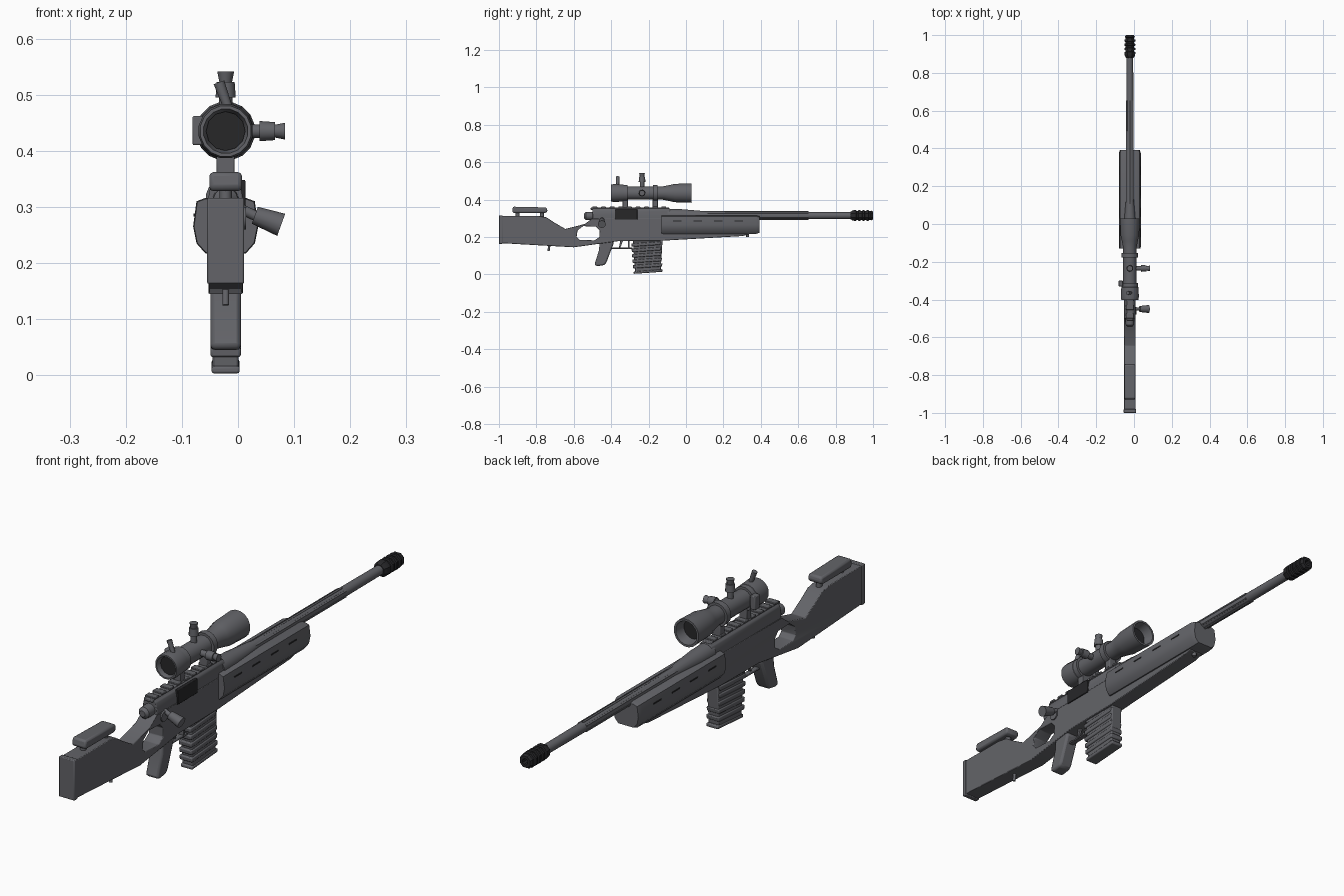
import bpy, bmesh, math
from mathutils import Vector, Matrix

if "Cube" in bpy.data.objects:
    bpy.data.objects.remove(bpy.data.objects["Cube"])

CX = -0.022  # centre line of the rifle


def material(name, r, g, b):
    m = bpy.data.materials.new(name)
    m.use_nodes = True
    m.diffuse_color = (r, g, b, 1)
    m.node_tree.nodes["Principled BSDF"].inputs["Base Color"].default_value = (r, g, b, 1)
    return m


GREY = material("gunmetal grey", 0.125, 0.127, 0.14)
BLACK = material("matte black", 0.02, 0.02, 0.022)


def finish(name, bm, mat, bevel=0.0, smooth=35):
    bmesh.ops.remove_doubles(bm, verts=bm.verts, dist=1e-5)
    bmesh.ops.recalc_face_normals(bm, faces=bm.faces)
    me = bpy.data.meshes.new(name)
    bm.to_mesh(me)
    bm.free()
    ob = bpy.data.objects.new(name, me)
    bpy.context.collection.objects.link(ob)
    me.materials.append(mat)
    if bevel:
        mod = ob.modifiers.new("edges", "BEVEL")
        mod.width, mod.segments, mod.limit_method = bevel, 2, "ANGLE"
    bpy.ops.object.select_all(action="DESELECT")
    bpy.context.view_layer.objects.active = ob
    ob.select_set(True)
    bpy.ops.object.shade_smooth_by_angle(angle=math.radians(smooth))
    return ob


def side_profile(name, pts, width, mat=GREY, bevel=0.004, x=CX):
    """Extrude a (y, z) outline across x."""
    bm = bmesh.new()
    f = bm.faces.new([bm.verts.new((x - width / 2, y, z)) for y, z in pts])
    ext = bmesh.ops.extrude_face_region(bm, geom=[f])
    bmesh.ops.translate(bm, vec=(width, 0, 0),
                        verts=[v for v in ext["geom"] if isinstance(v, bmesh.types.BMVert)])
    return finish(name, bm, mat, bevel)


def box(name, y0, y1, z0, z1, width, mat=GREY, bevel=0.003, x=CX):
    return side_profile(name, [(y0, z0), (y1, z0), (y1, z1), (y0, z1)], width, mat, bevel, x)


def loft(name, rings, mat=GREY, bevel=0.0):
    """Skin a run of equal-length rings and cap both ends."""
    bm = bmesh.new()
    loops = [[bm.verts.new(p) for p in ring] for ring in rings]
    for a, b in zip(loops, loops[1:]):
        for i in range(len(a)):
            j = (i + 1) % len(a)
            bm.faces.new((a[i], a[j], b[j], b[i]))
    bm.faces.new(loops[0])
    bm.faces.new(loops[-1])
    return finish(name, bm, mat, bevel)


def lathe(name, pts, z, mat=GREY, sides=16):
    """Turn (y, radius) stations around the long axis."""
    return loft(name, [[(CX + r * math.cos(t), y, z + r * math.sin(t))
                        for t in (math.tau * (k + .5) / sides for k in range(sides))]
                       for y, r in pts], mat)


def rod(name, a, b, r0, r1=None, mat=GREY, sides=12):
    a, b = Vector(a), Vector(b)
    bm = bmesh.new()
    turn = (b - a).to_track_quat("Z", "Y").to_matrix().to_4x4()
    bmesh.ops.create_cone(bm, cap_ends=True, segments=sides, radius1=r0,
                          radius2=r0 if r1 is None else r1, depth=(b - a).length,
                          matrix=Matrix.Translation((a + b) / 2) @ turn)
    return finish(name, bm, mat)


# Thumbhole stock: one outline with the hole cut out
stock = side_profile("stock", [
    (-.985, .167), (-.60, .145), (-.47, .163), (-.36, .178), (-.13, .18), (.30, .205),
    (.34, .215), (.34, .25), (-.10, .30), (-.50, .30), (-.54, .27), (-.645, .243),
    (-.70, .275), (-.745, .305), (-.79, .313), (-.985, .313)], .062, bevel=0)
cutter = side_profile("thumbhole_cutter", [
    (-.585, .20), (-.57, .185), (-.49, .182), (-.462, .20), (-.462, .235),
    (-.48, .255), (-.55, .258), (-.58, .235)], .3, bevel=0)
cutter.hide_render = True
cutter.hide_set(True)
cut = stock.modifiers.new("thumbhole", "BOOLEAN")
cut.object, cut.operation, cut.solver = cutter, "DIFFERENCE", "EXACT"
soft = stock.modifiers.new("soft edges", "BEVEL")
soft.width, soft.segments, soft.limit_method = .008, 2, "ANGLE"
box("butt_pad", -1, -.98, .163, .316, .066)
rod("sling_stud", (CX, -.73, .16), (CX, -.735, .125), .006)
rod("front_sling_stud", (CX, .33, .225), (CX, .33, .2), .008)

# Cheek rest on its posts
side_profile("cheek_rest", [(-.93, .333), (-.92, .328), (-.75, .328), (-.74, .338),
                            (-.745, .358), (-.925, .362)], .058, bevel=.007)
for y in (-.90, -.77):
    rod("cheek_post", (CX, y, .29), (CX, y, .335), .011)

# Handguard with chamfered front
half = [(.036, .316), (.052, .31), (.058, .265), (.052, .235), (.036, .217)]
section = half + [(-x, z) for x, z in reversed(half)]


def guard_ring(y, s):
    return [(CX + x * s, y, .266 + (z - .266) * s) for x, z in section]


loft("handguard", [guard_ring(-.13, .97), guard_ring(-.12, 1), guard_ring(.375, 1),
                   guard_ring(.393, .9)])
for side in (-1, 1):
    for k in range(4):
        y = -.07 + .11 * k
        box("vent_slot", y, y + .045, .283, .288, .004, BLACK, 0, CX + side * .055)

# Receiver with a top rail
rec = [(.028, .27), (.031, .315), (.026, .343), (.018, .352)]
rec = rec + [(-x, z) for x, z in reversed(rec)]
loft("receiver", [[(CX + x, y, z) for x, z in rec] for y in (-.5, -.085)], bevel=.003)
lathe("receiver_tail", [(-.545, .012), (-.535, .022), (-.48, .024)], .312)
box("scope_rail", -.51, -.09, .345, .357, .036)
for k in range(9):
    y = -.50 + .046 * k
    box("rail_tooth", y, y + .026, .354, .362, .042, bevel=.002)
box("ejection_port", -.38, -.26, .293, .348, .012, BLACK, .002, CX + .029)

# Bolt handle
rod("bolt_stem", (CX + .02, -.45, .30), (.035, -.45, .282), .009)
rod("bolt_knob", (.03, -.45, .285), (.077, -.45, .268), .016, .021)
rod("bolt_shroud", (CX + .02, -.46, .28), (CX + .036, -.46, .28), .02)

# Barrel, flutes and muzzle brake
lathe("barrel", [(-.1, .036), (-.02, .034), (.13, .021), (.9, .018)], .315)
for k in range(6):
    t = math.tau * (k + .5) / 6
    dx, dz = .0175 * math.cos(t), .0175 * math.sin(t)
    rod("barrel_rib", (CX + dx, .08, .315 + dz), (CX + dx, .655, .315 + dz), .0055, sides=6)
lathe("muzzle_brake", [(.88, .022), (.89, .029)] + [
    (.90 + .022 * k + d, r) for k in range(4)
    for d, r in ((0, .031), (.010, .031), (.012, .025), (.020, .025))] + [
    (.99, .029), (1, .023), (1, .012), (.97, .01)], .315, BLACK, 8)

# Magazine: slanted body with raised bands
side_profile("magazine", [(-.272, .012), (-.135, .024), (-.125, .19), (-.285, .19)], .046)
for k in range(5):
    z = .032 + .029 * k
    y = -.277 - .002 * k
    side_profile("magazine_band", [(y - .006, z), (y + .148, z + .01), (y + .151, z + .028),
                                   (y - .008, z + .018)], .054, bevel=.004)
side_profile("magazine_base", [(-.28, .003), (-.125, .014), (-.125, .028), (-.28, .016)], .05)

# Pistol grip, trigger and guard
side_profile("pistol_grip", [(-.49, .05), (-.475, .044), (-.435, .05), (-.425, .065), (-.385, .17),
                             (-.40, .2), (-.46, .2), (-.465, .13)], .054, bevel=.01)
box("guard_bottom", -.40, -.285, .136, .143, .02, bevel=.002)
box("guard_front", -.31, -.302, .138, .185, .02, bevel=.002)
side_profile("trigger", [(-.358, .145), (-.35, .145), (-.335, .185), (-.35, .185)], .01, bevel=.001)

# Scope body with recessed lenses
SZ = .435
lathe("scope", [
    (-.375, .034), (-.402, .040), (-.402, .046), (-.385, .049), (-.335, .046), (-.325, .036),
    (-.125, .036), (-.09, .043), (-.06, .050), (.03, .053), (.03, .045), (-.02, .036)], SZ)
rod("eyepiece_lens", (CX, -.385, SZ), (CX, -.37, SZ), .035, mat=BLACK)
rod("objective_lens", (CX, -.025, SZ), (CX, -.01, SZ), .039, mat=BLACK)
for y in (-.325, -.165):
    lathe("scope_ring", [(y - .012, .036), (y - .012, .045), (y + .012, .045), (y + .012, .036)], SZ)
    box("ring_mount", y - .014, y + .014, .355, .405, .032)
box("ring_clamp", -.33, -.3, .41, .462, .022, x=CX - .048)

# Scope turrets and zoom lever
for name, d in (("elevation_turret", Vector((0, 0, 1))), ("windage_turret", Vector((1, 0, 0)))):
    c = Vector((CX, -.235, SZ))
    rod(name + "_base", c + d * .03, c + d * .062, .012)
    rod(name, c + d * .06, c + d * .088, .018, .016)
    rod(name + "_cap", c + d * .086, c + d * .106, .011, .015)
rod("zoom_lever", (CX + .005, -.365, .475), (CX - .012, -.365, .522), .008, .01)
